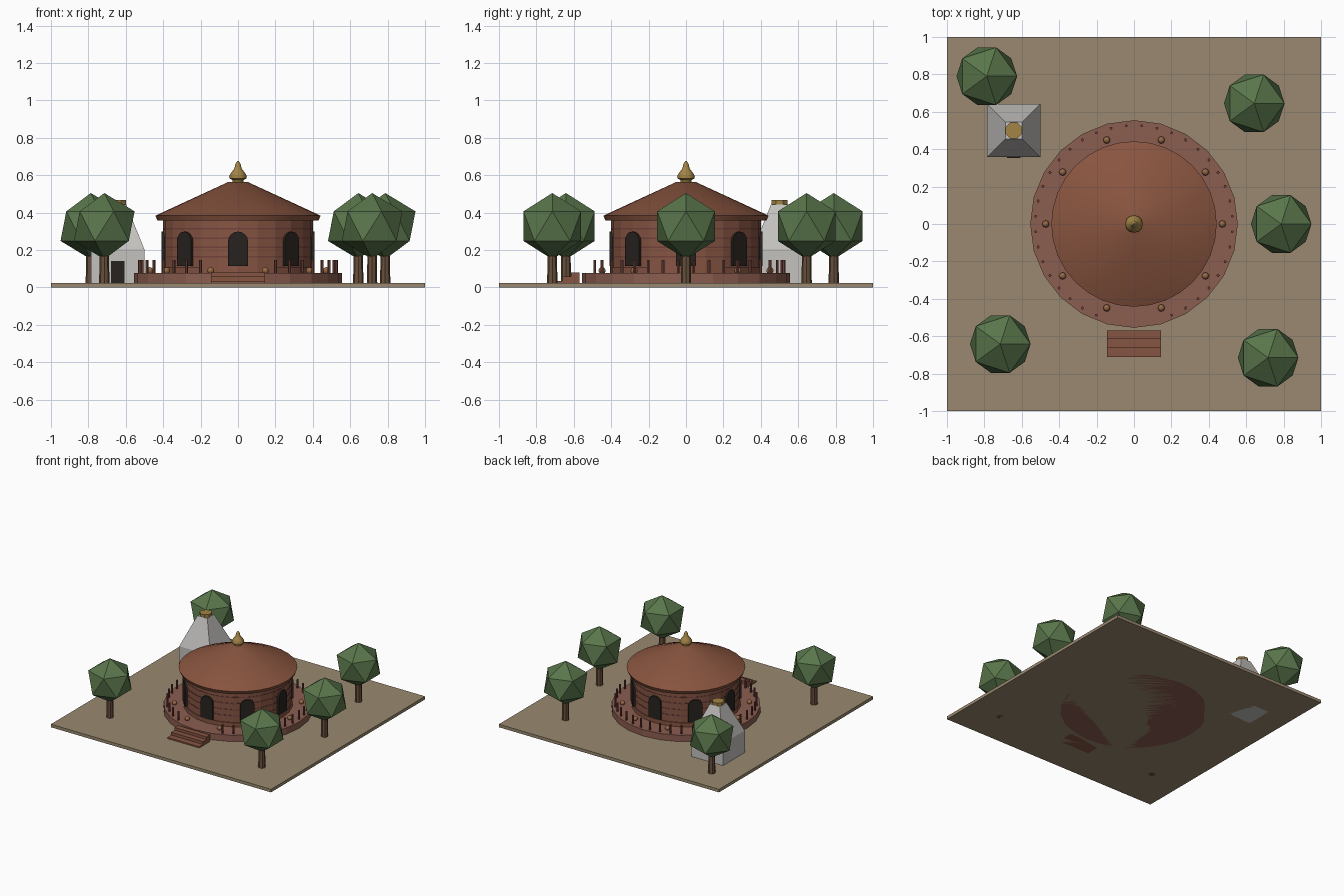
import bpy, bmesh
from math import sin, cos, pi, radians
from mathutils import Matrix, Vector

if "Cube" in bpy.data.objects:
    bpy.data.objects.remove(bpy.data.objects["Cube"])


def material(name, rgb):
    m = bpy.data.materials.new(name)
    m.diffuse_color = (*rgb, 1)
    m.use_nodes = True
    m.node_tree.nodes["Principled BSDF"].inputs["Base Color"].default_value = m.diffuse_color
    return m


SAND = material("sand", (0.32, 0.25, 0.16))
BRICK = material("brick", (0.24, 0.09, 0.055))
PAVING = material("paving", (0.26, 0.11, 0.08))
ROOF = material("roof_tile", (0.25, 0.09, 0.05))
RAIL = material("rail_wood", (0.17, 0.055, 0.045))
DARK = material("dark_opening", (0.02, 0.016, 0.013))
GOLD = material("gold", (0.36, 0.23, 0.06))
COPPER = material("copper", (0.30, 0.14, 0.06))
LEAF = material("leaf", (0.10, 0.18, 0.07))
BARK = material("bark", (0.14, 0.08, 0.045))
STONE = material("pale_stone", (0.55, 0.54, 0.52))


def add_object(name, bm, mat, smooth=None):
    bmesh.ops.recalc_face_normals(bm, faces=bm.faces)
    me = bpy.data.meshes.new(name)
    bm.to_mesh(me)
    bm.free()
    ob = bpy.data.objects.new(name, me)
    bpy.context.collection.objects.link(ob)
    me.materials.append(mat)
    if smooth:
        bpy.ops.object.select_all(action='DESELECT')
        ob.select_set(True)
        bpy.context.view_layer.objects.active = ob
        bpy.ops.object.shade_smooth_by_angle(angle=radians(smooth))
    return ob


def lathe(name, profile, sides, mat, at=(0, 0), phase=0.0, smooth=None):
    """Revolve (radius, z) points and close both ends with caps."""
    bm = bmesh.new()
    rings = [[bm.verts.new((at[0] + r * cos(phase + 2 * pi * i / sides),
                            at[1] + r * sin(phase + 2 * pi * i / sides), z))
              for i in range(sides)] for r, z in profile]
    for a, b in zip(rings, rings[1:]):
        for i in range(sides):
            j = (i + 1) % sides
            bm.faces.new((a[i], a[j], b[j], b[i]))
    bm.faces.new(rings[0][::-1])
    bm.faces.new(rings[-1])
    return add_object(name, bm, mat, smooth)


def box(name, x0, x1, y0, y1, z0, z1, mat):
    bm = bmesh.new()
    size = Matrix.Diagonal((x1 - x0, y1 - y0, z1 - z0, 1))
    mid = Matrix.Translation(((x0 + x1) / 2, (y0 + y1) / 2, (z0 + z1) / 2))
    bmesh.ops.create_cube(bm, size=1, matrix=mid @ size)
    return add_object(name, bm, mat)


def arched_opening(name, angle):
    """Thin arched panel standing on the wall, facing outward at an angle."""
    half, base, spring = 0.054, 0.115, 0.245
    outline = [(-half, base), (half, base)]
    outline += [(half * cos(pi * k / 8), spring + half * sin(pi * k / 8)) for k in range(9)]
    bm = bmesh.new()
    face = bm.faces.new([bm.verts.new((0.38, u, z)) for u, z in outline])
    out = bmesh.ops.extrude_face_region(bm, geom=[face])
    bmesh.ops.translate(bm, vec=(0.029, 0, 0),
                        verts=[v for v in out["geom"] if isinstance(v, bmesh.types.BMVert)])
    bmesh.ops.rotate(bm, verts=bm.verts, cent=Vector(), matrix=Matrix.Rotation(angle, 3, 'Z'))
    return add_object(name, bm, DARK)


# Ground slab and round terrace
box("ground_slab", -1, 1, -1, 1, 0, 0.025, SAND)
lathe("terrace", [(0.555, 0), (0.555, 0.077)], 24, PAVING)

# Front steps
for i, (y0, y1, top) in enumerate([(-0.71, -0.66, 0.035), (-0.66, -0.615, 0.058),
                                   (-0.615, -0.57, 0.08)]):
    box(f"step_{i + 1}", -0.145, 0.145, y0, y1, 0, top, BRICK)

# Round hall: base course, wall, brick bands, openings
lathe("wall", [(0.40, 0.07), (0.40, 0.375)], 24, BRICK)
lathe("base_course", [(0.407, 0.07), (0.407, 0.11)], 24, BRICK)
for i, z in enumerate((0.16, 0.21, 0.26, 0.31)):
    lathe(f"wall_band_{i + 1}", [(0.402, z), (0.402, z + 0.008)], 24, RAIL)
for i in range(8):
    arched_opening(f"opening_{i + 1}", i * pi / 4)

# Roof and finial
lathe("roof", [(0.43, 0.357), (0.442, 0.384), (0.05, 0.565)], 32, ROOF, smooth=30)
lathe("finial", [(0.028, 0.56), (0.03, 0.575), (0.045, 0.582), (0.047, 0.596), (0.036, 0.615),
                 (0.022, 0.632), (0.017, 0.645), (0.014, 0.66), (0.003, 0.677)],
      12, GOLD, smooth=40)

# Railing posts around the terrace, open at the steps
for i in range(40):
    a = 2 * pi * (i + 0.5) / 40
    x, y = 0.527 * cos(a), 0.527 * sin(a)
    if not (y < 0 and abs(x) < 0.15):
        lathe(f"railing_post_{i + 1}", [(0.008, 0.07), (0.008, 0.148)], 6, RAIL, (x, y))

# Copper domes on the terrace
for i in range(10):
    a = 2 * pi * i / 10
    bm = bmesh.new()
    bmesh.ops.create_uvsphere(bm, u_segments=10, v_segments=6, radius=0.019,
                              matrix=Matrix.Translation((0.472 * cos(a), 0.472 * sin(a), 0.09)))
    add_object(f"terrace_knob_{i + 1}", bm, COPPER, smooth=60)

# Small stone shrine with tapered roof, gold cap and doorway
shrine, k = (-0.643, 0.5), 2 ** 0.5
lathe("shrine", [(0.142 * k, 0), (0.142 * k, 0.205), (0.045 * k, 0.445)], 4, STONE, shrine, pi / 4)
lathe("shrine_cap", [(0.047, 0.435), (0.047, 0.468)], 8, GOLD, shrine, pi / 8)
box("shrine_door", -0.68, -0.608, 0.352, 0.37, 0.025, 0.142, DARK)

# Low-poly trees
for i, (x, y) in enumerate([(-0.787, 0.79), (0.643, 0.645), (0.787, 0), (0.717, -0.715),
                            (-0.715, -0.642)]):
    lathe(f"tree_trunk_{i + 1}", [(0.028, 0), (0.024, 0.24)], 8, BARK, (x, y))
    bm = bmesh.new()
    bmesh.ops.create_icosphere(bm, subdivisions=1, radius=1,
                               matrix=Matrix.Translation((x, y, 0.328))
                               @ Matrix.Diagonal((0.181, 0.181, 0.177, 1)))
    add_object(f"tree_crown_{i + 1}", bm, LEAF)
